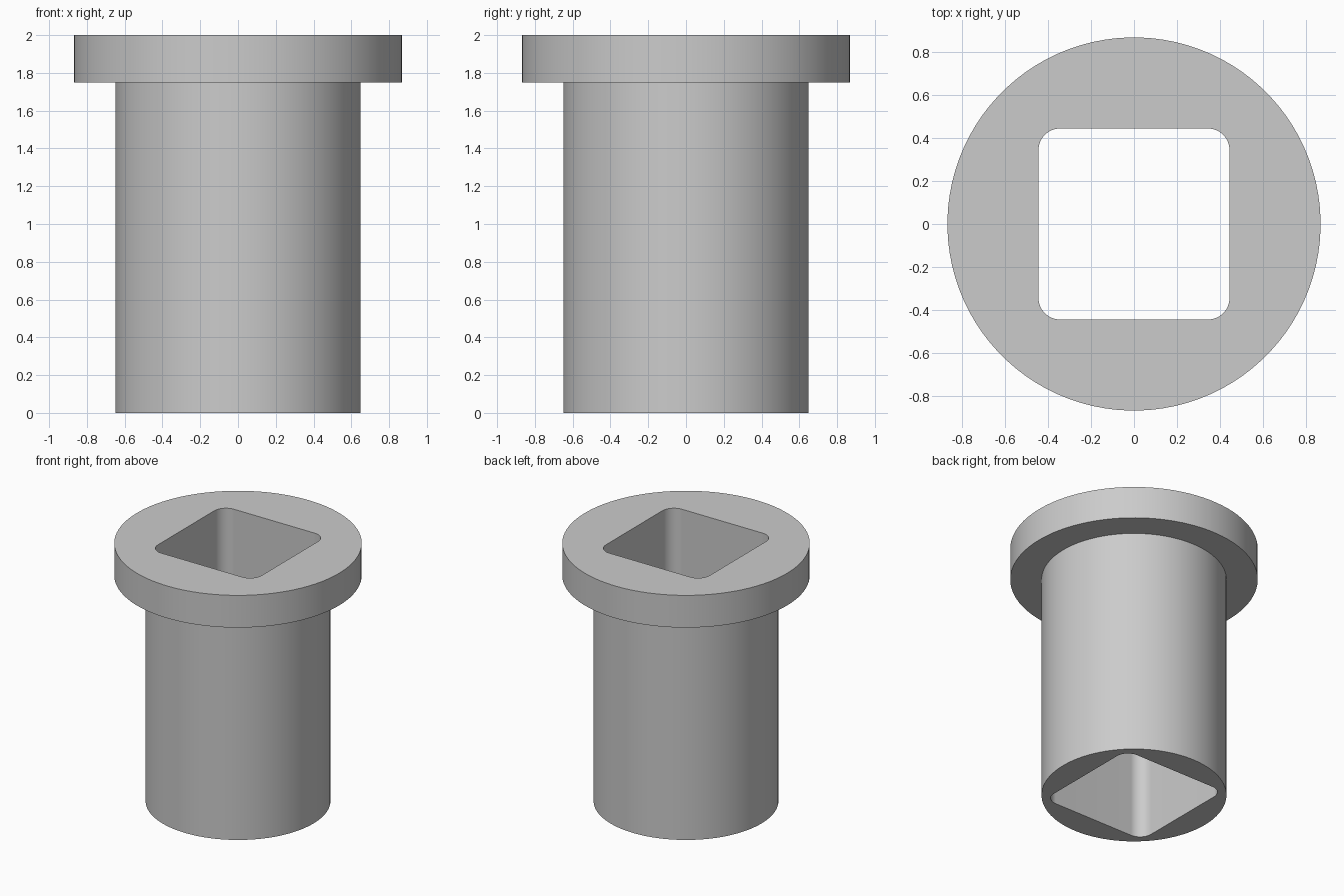
import bpy
import bmesh
from math import cos, sin, pi

cube = bpy.data.objects.get("Cube")
if cube:
    bpy.data.objects.remove(cube, do_unlink=True)

STEPS = 24  # points per quarter turn
HEIGHT, FLANGE_Z = 2.0, 1.75
FLANGE_R, BODY_R = 0.87, 0.65
HOLE_HALF, CORNER_R = 0.445, 0.1

grey = bpy.data.materials.new("plain grey")
grey.use_nodes = True
colour = (0.6, 0.6, 0.6, 1)
grey.diffuse_color = colour
grey.node_tree.nodes["Principled BSDF"].inputs["Base Color"].default_value = colour


def circle(radius):
    count = 4 * STEPS
    return [(radius * cos(2 * pi * (i + 0.5) / count),
             radius * sin(2 * pi * (i + 0.5) / count)) for i in range(count)]


def rounded_square(half, radius):
    points = []
    for quarter in range(4):
        middle = pi / 4 + quarter * pi / 2
        reach = (half - radius) * 2 ** 0.5
        for i in range(STEPS):
            a = quarter * pi / 2 + pi / 2 * i / (STEPS - 1)
            points.append((reach * cos(middle) + radius * cos(a),
                           reach * sin(middle) + radius * sin(a)))
    return points


# Closed cross-section: down the outside, then back up through the square bore
bore = rounded_square(HOLE_HALF, CORNER_R)
sections = [(bore, HEIGHT), (circle(FLANGE_R), HEIGHT),
            (circle(FLANGE_R), FLANGE_Z), (circle(BODY_R), FLANGE_Z),
            (circle(BODY_R), 0), (bore, 0)]

bm = bmesh.new()
rings = [[bm.verts.new((x, y, z)) for x, y in outline] for outline, z in sections]
for upper, lower in zip(rings, rings[1:] + rings[:1]):
    for i in range(len(upper)):
        j = (i + 1) % len(upper)
        bm.faces.new((upper[i], lower[i], lower[j], upper[j]))
bmesh.ops.recalc_face_normals(bm, faces=bm.faces)

mesh = bpy.data.meshes.new("flanged_bushing")
bm.to_mesh(mesh)
bm.free()
mesh.materials.append(grey)
bushing = bpy.data.objects.new("flanged_bushing", mesh)
bpy.context.collection.objects.link(bushing)

# Smooth round walls with crisp rims
bpy.ops.object.select_all(action='DESELECT')
bushing.select_set(True)
bpy.context.view_layer.objects.active = bushing
bpy.ops.object.shade_smooth_by_angle(angle=pi / 6)
